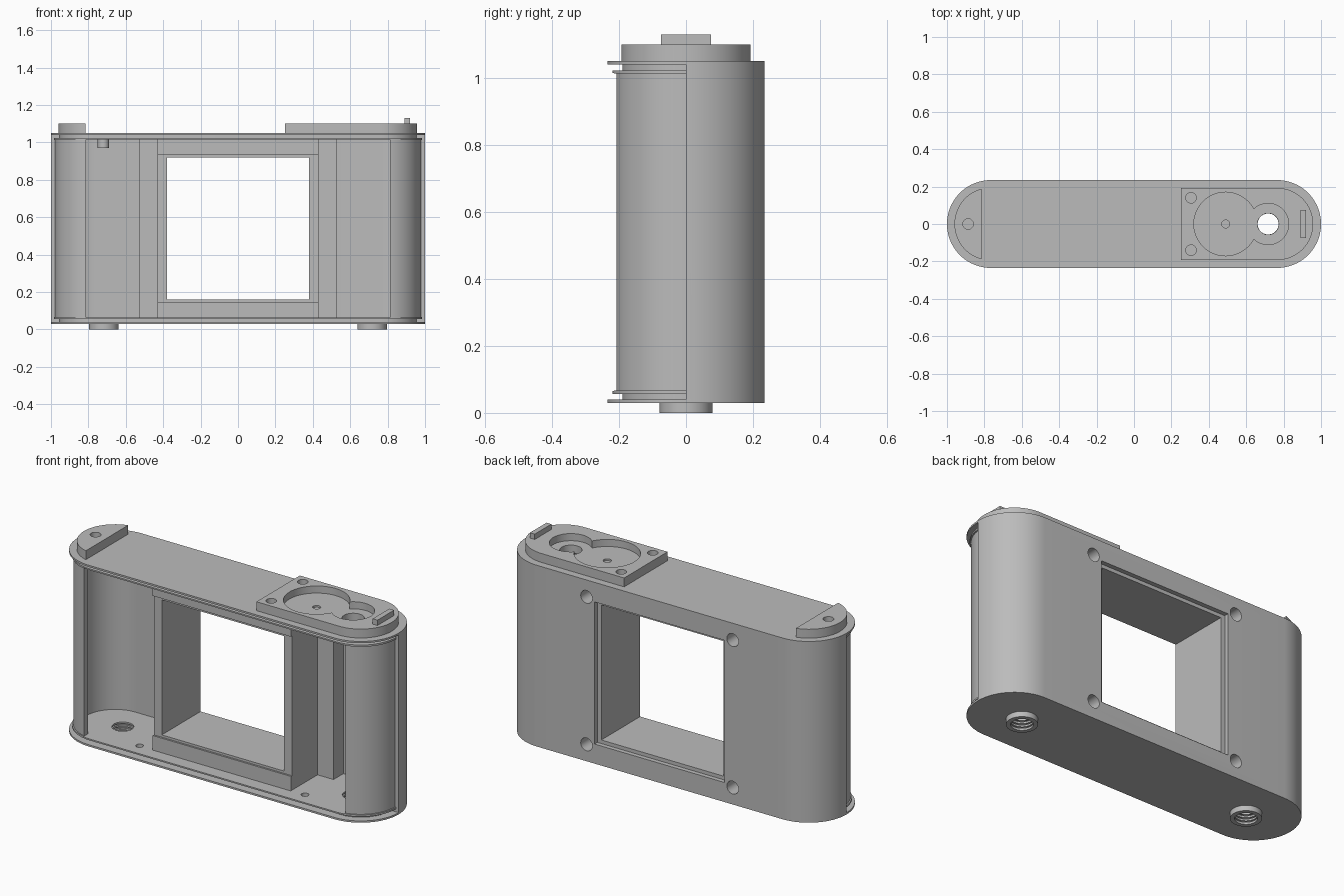
import bpy, bmesh, math
from mathutils import Matrix

cube = bpy.data.objects.get("Cube")
if cube:
    bpy.data.objects.remove(cube, do_unlink=True)

grey = bpy.data.materials.new("body_grey")
grey.use_nodes = True
GREY = (0.5, 0.5, 0.5, 1)
grey.diffuse_color = GREY
grey.node_tree.nodes["Principled BSDF"].inputs["Base Color"].default_value = GREY

END = 0.765      # centre of the rounded ends
BOT, TOP = 0.03, 1.05
FLOOR, ROOF = 0.065, 1.015
SOCKET = 0.717   # tripod socket offset


def arc(cx, cy, r, a0, a1, n=32):
    steps = [math.radians(a0 + (a1 - a0) * i / n) for i in range(n + 1)]
    return [(cx + r * math.cos(a), cy + r * math.sin(a)) for a in steps]


def finish(name, bm):
    bmesh.ops.recalc_face_normals(bm, faces=bm.faces)
    mesh = bpy.data.meshes.new(name)
    bm.to_mesh(mesh)
    bm.free()
    mesh.materials.append(grey)
    ob = bpy.data.objects.new(name, mesh)
    bpy.context.collection.objects.link(ob)
    return ob


def prism(name, points, z0, z1):
    bm = bmesh.new()
    face = bm.faces.new([bm.verts.new((x, y, z0)) for x, y in points])
    side = bmesh.ops.extrude_face_region(bm, geom=[face])
    verts = [v for v in side["geom"] if isinstance(v, bmesh.types.BMVert)]
    bmesh.ops.translate(bm, verts=verts, vec=(0, 0, z1 - z0))
    return finish(name, bm)


def box(name, x0, x1, y0, y1, z0, z1):
    return prism(name, [(x0, y0), (x1, y0), (x1, y1), (x0, y1)], z0, z1)


def disc(name, x, y, r, z0, z1):
    return prism(name, arc(x, y, r, 0, 360, 48)[:-1], z0, z1)


def combine(target, tool, op="DIFFERENCE"):
    mod = target.modifiers.new("bool", "BOOLEAN")
    mod.operation, mod.solver, mod.object = op, "EXACT", tool
    bpy.ops.object.select_all(action="DESELECT")
    bpy.context.view_layer.objects.active = target
    target.select_set(True)
    bpy.ops.object.modifier_apply(modifier=mod.name)
    bpy.data.objects.remove(tool, do_unlink=True)


# Rounded body block
body = prism("camera_body", arc(END, 0, 0.235, -90, 90) + arc(-END, 0, 0.235, 90, 270), BOT, TOP)


# Stepped rim around the open half, where a door slides on
def rim_cut(r, z0, z1):
    outline = arc(END, 0, r, 0, -90) + arc(-END, 0, r, -90, -180)
    outline += [(-1.2, 0), (-1.2, -0.5), (1.2, -0.5), (1.2, 0)]
    combine(body, prism("rim_cutter", outline, z0, z1))


rim_cut(0.22, 0.04, 1.04)
rim_cut(0.213, 0.067, 1.013)
rim_cut(0.19, 0.04, 0.057)
rim_cut(0.19, 1.023, 1.04)

# Film chambers at both ends and the space in front of the gate
for s in (-1, 1):
    outline = [(0.43, -0.3), (0.813, -0.3)] + arc(END, 0, 0.18, -74.5, 90)
    outline += [(0.53, 0.18), (0.53, 0.093), (0.43, 0.093)]
    combine(body, prism("chamber_cutter", [(s * x, y) for x, y in outline], FLOOR, ROOF))
combine(body, box("gate_front_cutter", -0.5, 0.5, -0.3, -0.145, FLOOR, ROOF))

# Film channel, picture window and rear recess
combine(body, box("channel_cutter", -0.45, 0.45, -0.3, -0.135, 0.147, 0.933))
combine(body, box("window_cutter", -0.38, 0.38, -0.3, 0.3, 0.16, 0.92))
combine(body, box("recess_cutter", -0.405, 0.405, 0.21, 0.3, 0.14, 0.94))

# Screw holes at the window corners
for x in (-0.455, 0.455):
    for z in (0.125, 0.955):
        hole = disc("screw_cutter", 0, 0, 0.036, 0, 0.2)
        hole.data.transform(Matrix.Translation((x, 0.145, z)) @ Matrix.Rotation(-math.pi / 2, 4, "X"))
        combine(body, hole)

# Tripod sockets with ridged bores, and small floor holes
for s in (-1, 1):
    x = s * SOCKET
    combine(body, disc("socket", x, 0, 0.079, 0, 0.045), "UNION")
    combine(body, disc("bore_cutter", x, 0, 0.056, -0.1, 0.2))
    for i in range(3):
        z = 0.012 + i * 0.018
        combine(body, disc("ridge_cutter", x, 0, 0.066, z, z + 0.008))
    combine(body, disc("floor_hole_cutter", s * 0.515, -0.14, 0.02, 0.045, 0.2))
combine(body, disc("shaft_cutter", SOCKET, 0, 0.057, 0.95, 1.2))

# Stub hanging from the chamber roof
stub = disc("roof_stub", -0.72, 0, 0.03, 0.97, ROOF)

# Top plate with a keyhole pocket
plate = prism("top_plate", arc(END, 0, 0.193, -90, 90) + [(0.25, 0.193), (0.25, -0.193)], TOP, 1.10)
combine(plate, disc("dial_cutter", 0.49, 0, 0.17, 1.06, 1.2))
combine(plate, disc("lever_cutter", SOCKET, 0, 0.11, 1.06, 1.2))
combine(plate, disc("shaft_cutter", SOCKET, 0, 0.057, 1.0, 1.2))
combine(plate, disc("pivot_cutter", 0.49, 0, 0.021, 1.0, 1.2))
for y in (-0.14, 0.14):
    combine(plate, disc("plate_screw_cutter", 0.305, y, 0.028, 1.0, 1.2))

# Raised bar on the top plate
bar = box("top_bar", 0.89, 0.92, -0.074, 0.074, 1.10, 1.13)

# Crescent block on the other end
crescent = prism("crescent_block", arc(-END, 0, 0.195, 105, 255), TOP, 1.10)
combine(crescent, disc("crescent_cutter", -0.887, 0, 0.028, 1.0, 1.2))

# Smooth curves, sharp edges
bpy.ops.object.select_all(action="DESELECT")
for ob in (body, stub, plate, bar, crescent):
    ob.select_set(True)
bpy.context.view_layer.objects.active = body
bpy.ops.object.shade_smooth_by_angle(angle=math.radians(30))
